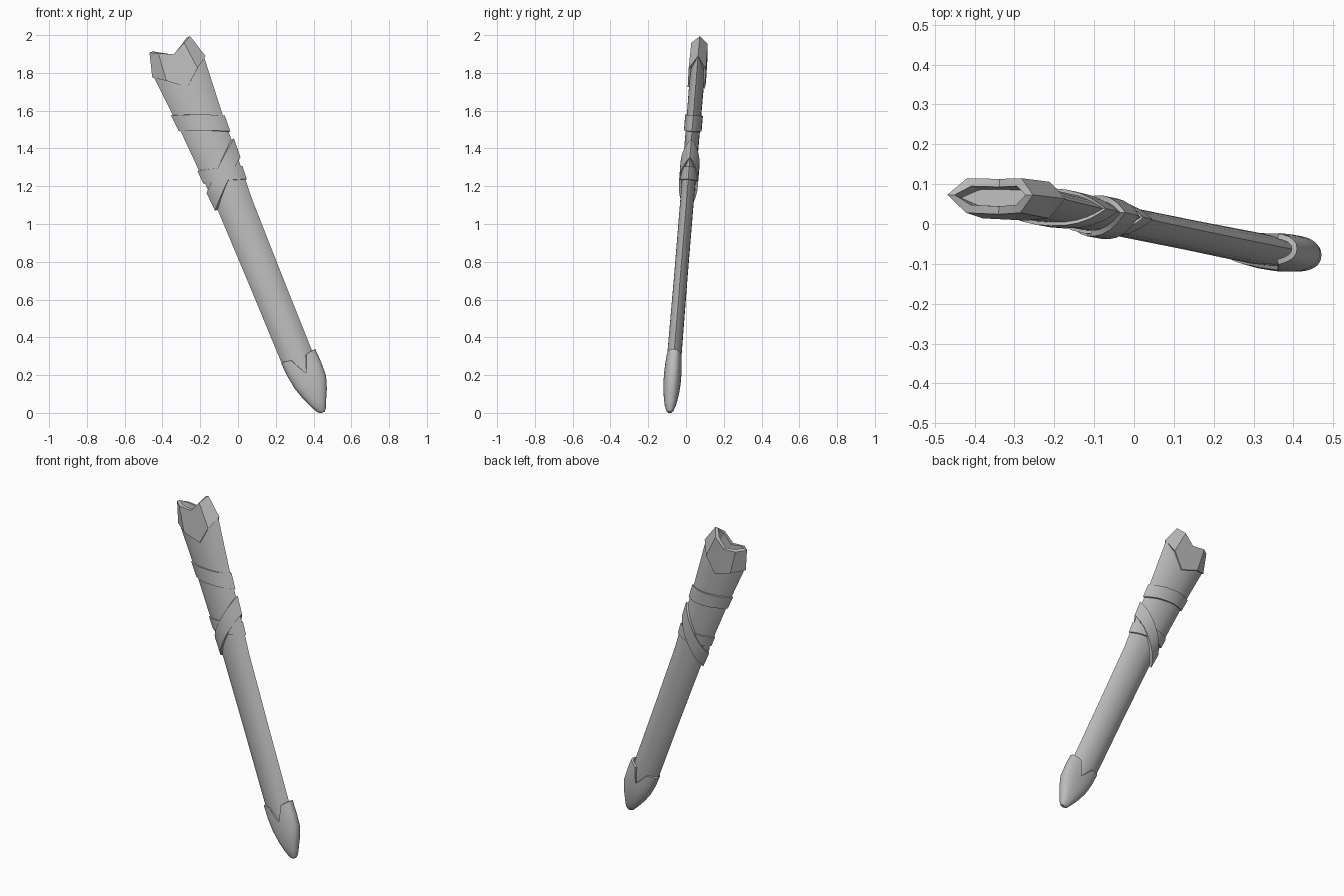
import bpy, bmesh, math
from mathutils import Vector

if "Cube" in bpy.data.objects:
    bpy.data.objects.remove(bpy.data.objects["Cube"])

# Leaning frame: D runs along the sheath, U across its width, V through its thickness
ORIGIN = Vector((0.31, -0.062, 0.30))
D = Vector((-0.62, 0.125, 1.525)).normalized()
U = Vector((0.926, 0, 0.377))
U = (U - D * U.dot(D)).normalized()
V = D.cross(U)

grey = bpy.data.materials.new("grey")
grey.diffuse_color = (0.5, 0.5, 0.5, 1)
grey.use_nodes = True
grey.node_tree.nodes["Principled BSDF"].inputs["Base Color"].default_value = grey.diffuse_color


def interp(table, s):
    """Linear lookup in rows of (s, value, value...)."""
    if s <= table[0][0]:
        return table[0][1:]
    for a, b in zip(table, table[1:]):
        if s <= b[0]:
            f = (s - a[0]) / (b[0] - a[0])
            return tuple(p + (q - p) * f for p, q in zip(a[1:], b[1:]))
    return table[-1][1:]


def lens(n=12, power=2.4):
    """Pointed oval outline of unit half width and thickness."""
    top = [math.cos(math.pi * i / n) for i in range(n + 1)]
    upper = [(c, 1 - abs(c) ** power) for c in top]
    return upper + [(-c, -(1 - abs(c) ** power)) for c in top[1:-1]]


def oval(n=32, e=0.85):
    """Slightly squared ellipse outline."""
    pts = []
    for i in range(n):
        a = 2 * math.pi * i / n
        c, s = math.cos(a), math.sin(a)
        pts.append((math.copysign(abs(c) ** e, c), math.copysign(abs(s) ** e, s)))
    return pts


HEX = [(1, 0), (0.6, 1), (0, 1), (-0.6, 1), (-1, 0), (-0.6, -1), (0, -1), (0.6, -1)]


def ring(profile, s_rule, size, grow=0.0):
    """Place one outline; s_rule(c) gives the height along the sheath."""
    out = []
    for c, k in profile:
        s = s_rule(c)
        w, t, *shift = size(s)
        u = c * (w + grow) + (shift[0] if shift else 0)
        out.append(ORIGIN + D * s + U * u + V * (k * (t + grow)))
    return out


def loft(name, rings, closed=False, caps=(False, False), angle=35):
    """Skin a list of rings into one object."""
    bm = bmesh.new()
    loops = [[bm.verts.new(p) for p in r] for r in rings]
    pairs = list(zip(loops, loops[1:]))
    if closed:
        pairs.append((loops[-1], loops[0]))
    for a, b in pairs:
        for i in range(len(a)):
            j = (i + 1) % len(a)
            bm.faces.new((a[i], a[j], b[j], b[i]))
    if caps[0]:
        bm.faces.new(loops[0])
    if caps[1]:
        bm.faces.new(loops[-1])
    bmesh.ops.recalc_face_normals(bm, faces=bm.faces)
    mesh = bpy.data.meshes.new(name)
    bm.to_mesh(mesh)
    bm.free()
    mesh.materials.append(grey)
    obj = bpy.data.objects.new(name, mesh)
    bpy.context.collection.objects.link(obj)
    bpy.ops.object.select_all(action='DESELECT')
    obj.select_set(True)
    bpy.context.view_layer.objects.active = obj
    bpy.ops.object.shade_smooth_by_angle(angle=math.radians(angle))
    return obj


# Sheath body: (s, half width, half thickness)
BODY = [(-0.13, 0.070, 0.034), (0, 0.087, 0.038), (0.45, 0.090, 0.036),
        (0.86, 0.095, 0.036), (1.05, 0.106, 0.037), (1.35, 0.120, 0.038),
        (1.68, 0.145, 0.040)]
body_size = lambda s: interp(BODY, s)
loft("sheath_body", [ring(lens(), lambda c, s=row[0]: s, body_size) for row in BODY],
     caps=(True, True))


# Wrapped straps: centre, slope across the width, half height, thickness
def strap(name, centre, slope, half, grow):
    low = lambda c: centre + slope * 0.11 * c - half
    high = lambda c: centre + slope * 0.11 * c + half
    p = lens()
    loft(name, [ring(p, low, body_size, -0.004), ring(p, low, body_size, grow),
                ring(p, high, body_size, grow), ring(p, high, body_size, -0.004)],
         closed=True)


strap("upper_strap", 1.336, -0.48, 0.045, 0.009)
strap("lower_strap", 1.040, -0.30, 0.036, 0.008)
strap("diagonal_strap", 1.037, 0.97, 0.052, 0.014)

# Throat fitting: V-shaped lower edge, notched mouth and hollow inside
THROAT = [(1.54, 0.143, 0.046), (1.66, 0.152, 0.046), (1.787, 0.116, 0.043)]
throat_size = lambda s: interp(THROAT, s)
bottom = lambda c: 1.539 + 0.12 * abs(c)
mouth = lambda c: 1.727 + 0.06 * abs(c)
loft("throat_fitting", [
    ring(HEX, bottom, throat_size, -0.012),
    ring(HEX, bottom, throat_size),
    ring(HEX, mouth, throat_size),
    ring(HEX, mouth, throat_size, -0.020),
    ring(HEX, lambda c: 1.66, throat_size, -0.026)], angle=25)

# Tip fitting: (s, half width, half thickness, sideways shift)
TIP = [(-0.328, 0.012, 0.010, 0.016), (-0.315, 0.026, 0.020, 0.014),
       (-0.28, 0.042, 0.031, 0.013), (-0.22, 0.069, 0.041, 0.015),
       (-0.155, 0.090, 0.046, 0.016), (-0.09, 0.097, 0.046, 0.012),
       (0.0, 0.098, 0.041, 0.008)]
tip_size = lambda s: interp(TIP, s)


def ears(c):
    f = min(1, abs(c) / 0.5)
    return -0.105 + 0.085 * f * f * (3 - 2 * f) + 0.018 * abs(c)


p = oval()
tip_rings = [ring(p, lambda c, s=row[0]: s, tip_size) for row in TIP[:5]]
tip_rings.append(ring(p, lambda c: (ears(c) - 0.155) / 2, tip_size))
tip_rings.append(ring(p, ears, tip_size))
tip_rings.append(ring(p, ears, tip_size, -0.014))
loft("tip_fitting", tip_rings, caps=(True, False), angle=45)
